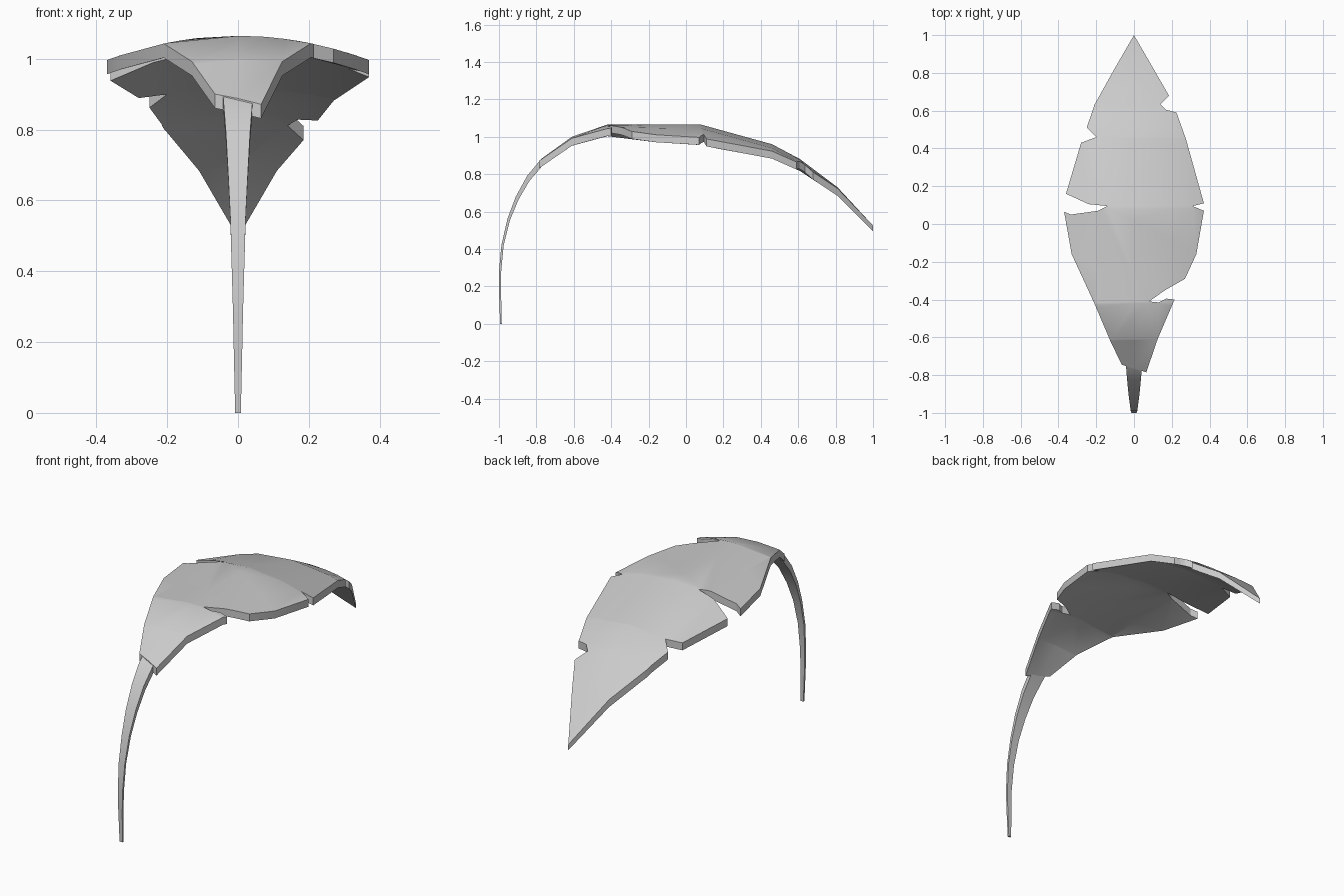
import bpy, bmesh, math

default = bpy.data.objects.get("Cube")
if default:
    bpy.data.objects.remove(default)


def make_material(name, value):
    mat = bpy.data.materials.new(name)
    mat.use_nodes = True
    color = (value, value, value, 1)
    mat.diffuse_color = color
    mat.node_tree.nodes["Principled BSDF"].inputs["Base Color"].default_value = color
    return mat


def finish(bm, name, material):
    """Turn a bmesh into a smooth shaded object with crisp edges."""
    bmesh.ops.recalc_face_normals(bm, faces=bm.faces[:])
    mesh = bpy.data.meshes.new(name)
    bm.to_mesh(mesh)
    bm.free()
    mesh.materials.append(material)
    obj = bpy.data.objects.new(name, mesh)
    bpy.context.collection.objects.link(obj)
    bpy.ops.object.select_all(action="DESELECT")
    obj.select_set(True)
    bpy.context.view_layer.objects.active = obj
    bpy.ops.object.shade_smooth_by_angle(angle=math.radians(30))
    return obj


def interpolate(points, t):
    """Piecewise linear height along a list of (position, height) pairs."""
    for (a, za), (b, zb) in zip(points, points[1:]):
        if t <= b:
            break
    return za + (zb - za) * (t - a) / (b - a)


leaf_grey = make_material("leaf grey", 0.6)

# Arched midrib of the leaf as (y, z)
midrib = [(-.79, .87), (-.61, 1), (-.42, 1.065), (.08, 1.065),
          (.46, .96), (.61, .88), (.81, .73), (1, .525)]

# Torn leaf outline seen from above, clockwise from the tip
outline = [
    (0, 1), (.11, .81), (.185, .68), (.14, .635), (.17, .605), (.225, .59),
    (.275, .45), (.37, .11), (.31, .095), (.37, .07), (.33, -.16), (.27, -.29),
    (.165, -.35), (.08, -.41), (.13, -.415), (.17, -.395), (.215, -.4),
    (.125, -.61), (.065, -.785), (-.065, -.745), (-.125, -.62), (-.21, -.42),
    (-.33, -.16), (-.37, .065), (-.335, .05), (-.19, .07), (-.14, .095),
    (-.24, .105), (-.36, .16), (-.28, .43), (-.2, .46), (-.25, .51),
    (-.21, .63), (-.11, .81)]


def build_leaf():
    bm = bmesh.new()
    bm.faces.new([bm.verts.new((x, y, 0)) for x, y in outline])
    bmesh.ops.triangulate(bm, faces=bm.faces[:])
    # Cut along the ribs so that the blade can bend
    cuts = [((0, y, 0), (0, 1, 0)) for y, z in midrib[1:-1]]
    cuts += [((x, 0, 0), (1, 0, 0)) for x in (-.2, 0, .2)]
    for point, normal in cuts:
        bmesh.ops.bisect_plane(bm, geom=bm.verts[:] + bm.edges[:] + bm.faces[:],
                               plane_co=point, plane_no=normal, dist=.0005)
    # Arch lengthwise and droop towards both sides
    for v in bm.verts:
        v.co.z = interpolate(midrib, v.co.y) - v.co.x ** 2 / 2
    # Give the blade its thickness
    lower = bmesh.ops.extrude_face_region(bm, geom=bm.faces[:], use_keep_orig=True)
    for v in lower["geom"]:
        if isinstance(v, bmesh.types.BMVert):
            v.co.z -= .03 if v.co.y > .9 else .04
    return finish(bm, "leaf_blade", leaf_grey)


def build_stem():
    # Each ring: outer y, z, inward offset in y and z, half width
    rings = [(-.75, .895, 0, .03, .042), (-.785, .868, .012, .03, .04),
             (-.85, .79, .014, .025, .034), (-.91, .68, .015, .015, .028),
             (-.955, .56, .014, .006, .022), (-.987, .42, .012, 0, .018),
             (-1, .28, .012, 0, .014), (-1, .18, .011, 0, .012),
             (-.994, 0, .009, 0, .008)]
    bm = bmesh.new()
    loops = []
    for y, z, dy, dz, w in rings:
        corners = [(-w, y, z), (w, y, z), (w, y + dy, z - dz), (-w, y + dy, z - dz)]
        loops.append([bm.verts.new(c) for c in corners])
    for a, b in zip(loops, loops[1:]):
        for i in range(4):
            j = (i + 1) % 4
            bm.faces.new((a[i], a[j], b[j], b[i]))
    bm.faces.new(loops[0])
    bm.faces.new(loops[-1])
    return finish(bm, "leaf_stem", leaf_grey)


build_leaf()
build_stem()
